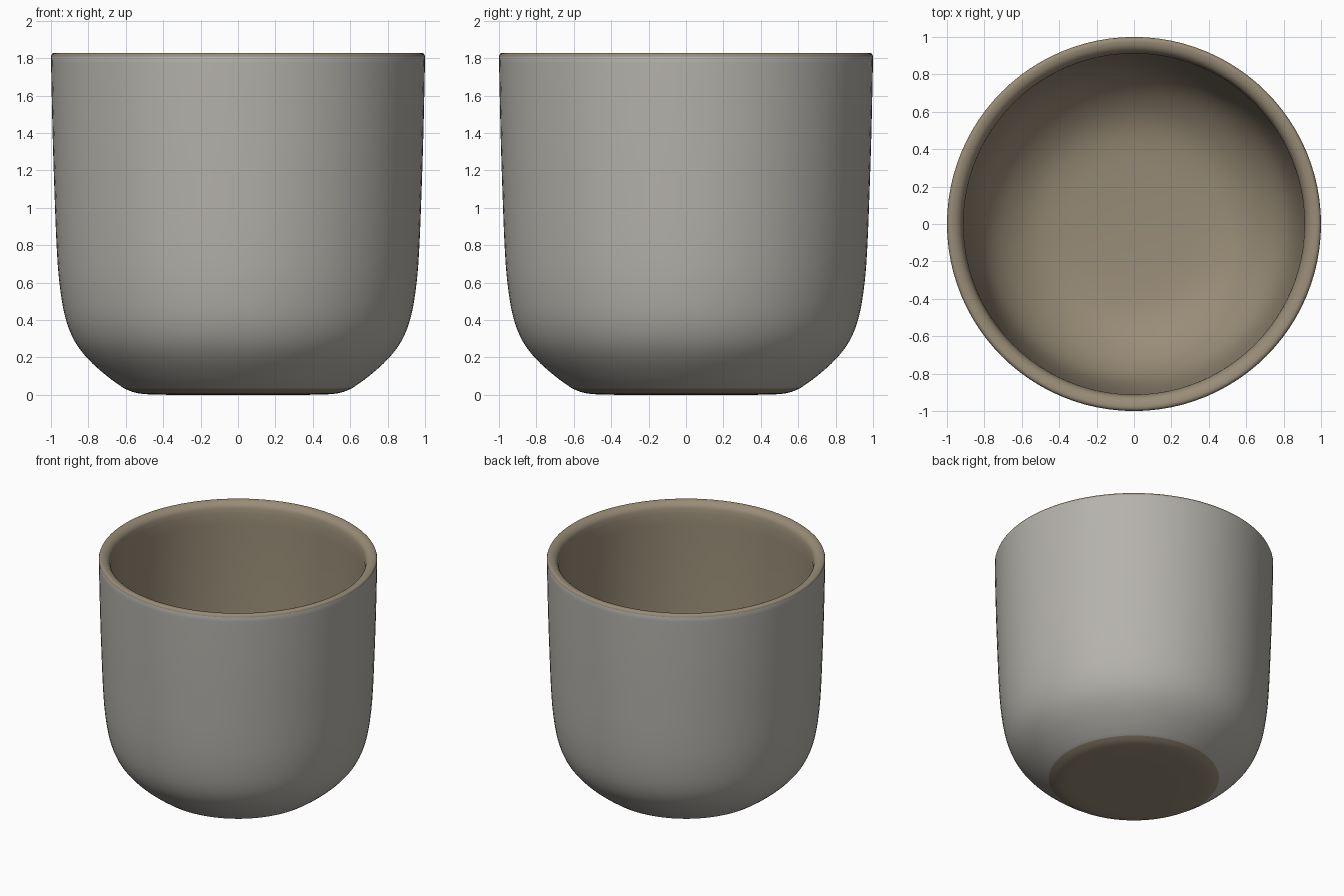
import bpy, bmesh, math
from mathutils import Vector

if "Cube" in bpy.data.objects:
    bpy.data.objects.remove(bpy.data.objects["Cube"])

SEG = 96

def material(name, rgb):
    m = bpy.data.materials.new(name)
    m.diffuse_color = (*rgb, 1)
    m.use_nodes = True
    m.node_tree.nodes["Principled BSDF"].inputs["Base Color"].default_value = m.diffuse_color
    return m

grey = material("grey glaze", (0.46, 0.445, 0.41))
clay = material("tan clay", (0.32, 0.265, 0.185))

def smooth_curve(pts, steps=4):
    """Catmull-Rom through the profile points."""
    p = [Vector(q) for q in pts]
    p = [2 * p[0] - p[1]] + p + [2 * p[-1] - p[-2]]
    out = []
    for a, b, c, d in zip(p, p[1:], p[2:], p[3:]):
        for i in range(steps):
            t = i / steps
            out.append(0.5 * (2*b + (c-a)*t + (2*a-5*b+4*c-d)*t*t + (3*b-a-3*c+d)*t**3))
    return out + [p[-2]]

def lathe(name, sections):
    """Spin consecutive (profile, material index) sections around z."""
    rings, mats = [], []
    for pts, mi in sections:
        part = smooth_curve(pts)
        rings += part if not rings else part[1:]
        mats += [mi] * (len(part) - 1)
    bm = bmesh.new()
    loops = []
    for r, z in rings:
        if r < 1e-4:
            loops.append([bm.verts.new((0, 0, z))])
        else:
            loops.append([bm.verts.new((r * math.cos(2*math.pi*k/SEG),
                                        r * math.sin(2*math.pi*k/SEG), z)) for k in range(SEG)])
    for lo, hi, mi in zip(loops, loops[1:], mats):
        for k in range(SEG):
            n = (k + 1) % SEG
            quad = [lo[k % len(lo)], lo[n % len(lo)], hi[n % len(hi)], hi[k % len(hi)]]
            f = bm.faces.new(list(dict.fromkeys(quad)))
            f.material_index = mi
            f.smooth = True
    bmesh.ops.recalc_face_normals(bm, faces=bm.faces)
    me = bpy.data.meshes.new(name)
    bm.to_mesh(me)
    bm.free()
    ob = bpy.data.objects.new(name, me)
    bpy.context.collection.objects.link(ob)
    me.materials.append(grey)
    me.materials.append(clay)
    return ob

# unglazed foot, glazed wall, rounded rim and clay interior
foot = [(0, 0), (0.25, 0), (0.46, 0.002), (0.55, 0.012), (0.61, 0.035)]
wall = [(0.61, 0.035), (0.70, 0.10), (0.80, 0.19), (0.875, 0.29), (0.925, 0.42),
        (0.955, 0.60), (0.97, 0.80), (0.98, 1.05), (0.99, 1.35), (0.997, 1.65), (1.0, 1.81)]
rim = [(1.0, 1.81), (0.993, 1.824), (0.975, 1.829), (0.945, 1.82), (0.922, 1.795), (0.912, 1.75)]
inside = [(0.912, 1.75), (0.908, 1.4), (0.898, 1.05), (0.885, 0.8), (0.865, 0.6),
          (0.83, 0.44), (0.77, 0.32), (0.68, 0.22), (0.56, 0.14), (0.42, 0.10), (0.22, 0.085), (0, 0.08)]
lathe("cup", [(foot, 1), (wall, 0), (rim, 1), (inside, 1)])
